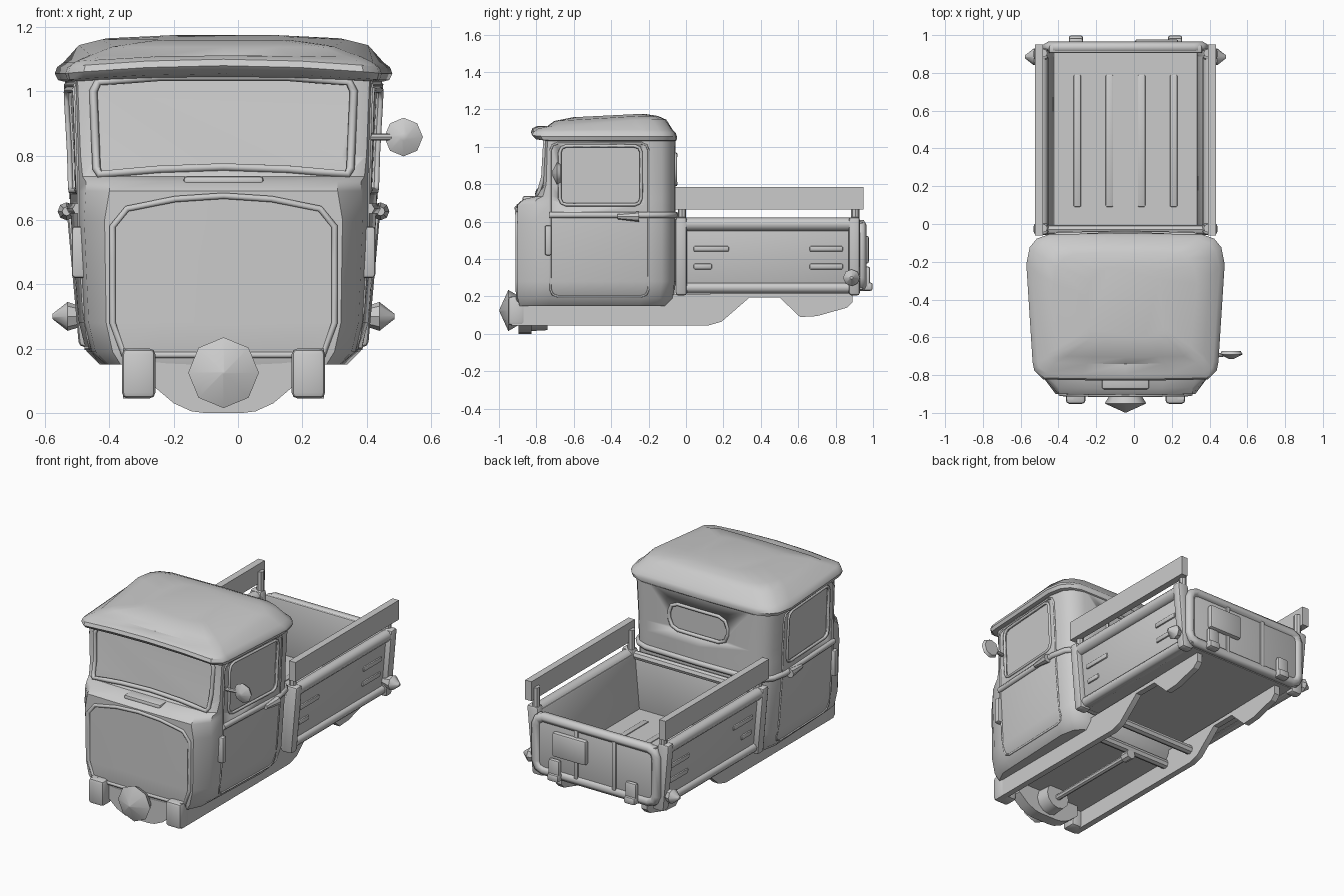
import bpy, bmesh, math
from mathutils import Vector, Matrix
from mathutils.bvhtree import BVHTree

if "Cube" in bpy.data.objects:
    bpy.data.objects.remove(bpy.data.objects["Cube"])

XC = -0.045  # truck centreline (the single mirror shifts it off x=0)


def smooth(ob, angle):
    bpy.ops.object.select_all(action='DESELECT')
    ob.select_set(True)
    bpy.context.view_layer.objects.active = ob
    if angle:
        bpy.ops.object.shade_smooth_by_angle(angle=math.radians(angle))


def finish(name, bm, angle=35):
    bmesh.ops.recalc_face_normals(bm, faces=bm.faces)
    me = bpy.data.meshes.new(name)
    bm.to_mesh(me)
    bm.free()
    ob = bpy.data.objects.new(name, me)
    bpy.context.collection.objects.link(ob)
    ob.location.x = XC
    smooth(ob, angle)
    return ob


def box(name, x, y, z, bevel=0.0):
    bm = bmesh.new()
    bmesh.ops.create_cube(bm, size=1)
    for v in bm.verts:
        v.co = Vector([(r[0] + r[1]) / 2 + c * (r[1] - r[0]) for r, c in zip((x, y, z), v.co)])
    if bevel:
        bmesh.ops.bevel(bm, geom=bm.edges[:], offset=bevel, segments=2, profile=0.5, affect='EDGES')
    return finish(name, bm)


def tube(name, a, b, r1, r2=None, seg=8, angle=40):
    a, b = Vector(a), Vector(b)
    bm = bmesh.new()
    bmesh.ops.create_cone(bm, cap_ends=True, segments=seg, radius1=r1, radius2=r1 if r2 is None else r2,
                          depth=(b - a).length)
    rot = (b - a).to_track_quat('Z', 'Y').to_matrix().to_4x4()
    bm.transform(Matrix.Translation((a + b) / 2) @ rot)
    return finish(name, bm, angle)


def prism(name, pts, vec):
    bm = bmesh.new()
    f = bm.faces.new([bm.verts.new(p) for p in pts])
    r = bmesh.ops.extrude_face_region(bm, geom=[f])
    bmesh.ops.translate(bm, vec=vec, verts=[v for v in r['geom'] if isinstance(v, bmesh.types.BMVert)])
    return finish(name, bm, 25)


def lean(ob, s):
    for v in ob.data.vertices:
        v.co.x += s * (v.co.z - .62) * .09


# Plan section of the cab: front flat, angled cowl, side, rounded rear corner
def ring(z, yf, nf, wf, w, ym=-.73, yr=-.055, tilt=0, arch=0):
    half = [(nf * .55, yf - .004), (nf, yf), ((nf + wf * 2) / 3 + .01, (yf + ym) / 2), (wf, ym),
            (w, -.22 + yr + .055), (w - .018, yr - .075), (w - .055, yr - .03), (w - .12, yr - .006)]
    pts = [(0, yf - .006)] + half + [(0, yr)] + [(-x, y) for x, y in reversed(half)]
    return [(x, y, z - tilt * max(0, -y - .25) + (arch * (1 - (x / .5) ** 2) if y < ym - .01 else 0))
            for x, y in pts]


def loft(name, rings):
    bm = bmesh.new()
    vs = [[bm.verts.new(p) for p in r] for r in rings]
    n = len(vs[0])
    for a, b in zip(vs, vs[1:]):
        for i in range(n):
            bm.faces.new((a[i], a[(i + 1) % n], b[(i + 1) % n], b[i]))
    bm.faces.new(vs[0])
    bm.faces.new(vs[-1])
    return finish(name, bm)


cab = loft("cab_body", [
    ring(.15, -.89, .32, .365, .385, yr=-.09), ring(.19, -.90, .345, .41, .425, yr=-.065),
    ring(.28, -.90, .365, .432, .45), ring(.60, -.90, .37, .45, .474),
    ring(.69, -.90, .355, .45, .477), ring(.72, -.865, .355, .45, .478),
    ring(.735, -.80, .385, .45, .478), ring(.80, -.765, .40, .452, .48),
    ring(1.06, -.75, .415, .46, .495)])
loft("cab_roof", [
    ring(1.03, -.76, .42, .465, .495, arch=.015), ring(1.035, -.80, .435, .485, .515, yr=-.05, arch=.02),
    ring(1.055, -.823, .435, .492, .525, yr=-.048, arch=.025), ring(1.075, -.815, .43, .485, .518, yr=-.055, arch=.025),
    ring(1.09, -.79, .415, .465, .498, yr=-.07, arch=.022),
    ring(1.145, -.735, .375, .415, .45, ym=-.69, yr=-.105, tilt=.07),
    ring(1.165, -.70, .31, .345, .38, ym=-.65, yr=-.15, tilt=.06),
    ring(1.176, -.6, .18, .2, .2, ym=-.55, yr=-.22, tilt=.05)])

# Cab skin lookup for parts that follow its surface
bmc = bmesh.new()
bmc.from_mesh(cab.data)
skin = BVHTree.FromBMesh(bmc)


def round_rect(a0, a1, b0, b1, r):
    out = []
    for cx, cy, s in ((a1 - r, b1 - r, 0), (a0 + r, b1 - r, 90), (a0 + r, b0 + r, 180), (a1 - r, b0 + r, 270)):
        for k in (0, 45, 90):
            t = math.radians(s + k)
            out.append((cx + r * math.cos(t), cy + r * math.sin(t)))
    return out


def curve_bead(name, pts, r, cyclic=True):
    cu = bpy.data.curves.new(name, 'CURVE')
    cu.dimensions = '3D'
    cu.bevel_depth = r
    cu.bevel_resolution = 1
    cu.use_fill_caps = True
    sp = cu.splines.new('POLY')
    sp.points.add(len(pts) - 1)
    for p, c in zip(sp.points, pts):
        p.co = (*c, 1)
    sp.use_cyclic_u = cyclic
    ob = bpy.data.objects.new(name, cu)
    bpy.context.collection.objects.link(ob)
    ob.location.x = XC
    smooth(ob, 0)
    bpy.ops.object.convert(target='MESH')


DIRS = {'front': (0, 1, 0), 'back': (0, -1, 0), 'right': (-1, 0, 0), 'left': (1, 0, 0)}


def skin_bead(name, loop, r, side, sink=0):
    di = Vector(DIRS[side])
    pts = []
    for (a, b), (c, d) in zip(loop, loop[1:] + loop[:1]):
        n = max(1, int(math.hypot(c - a, d - b) / .08))
        for k in range(n):
            u, v = a + (c - a) * k / n, b + (d - b) * k / n
            hit = skin.ray_cast((Vector((0, u, v)) if di.x else Vector((u, 0, v))) - di * 3, di)[0]
            if hit:
                pts.append(hit)
    curve_bead(name, pts, r)
    if sink:  # recessed glass
        cut = prism(name + "_cutter", [p + di * sink for p in pts], -di * .15)
        cut.hide_render = True
        mod = cab.modifiers.new(name, 'BOOLEAN')
        mod.operation, mod.object, mod.solver = 'DIFFERENCE', cut, 'EXACT'
        smooth(cab, 0)
        bpy.ops.object.modifier_apply(modifier=mod.name)
        bpy.data.objects.remove(cut)


def sym(half):
    return half + [(-x, z) for x, z in reversed(half) if x]


skin_bead("windshield_frame", sym([(0, .765), (.2, .758), (.385, .742), (.395, .76), (.405, 1.0), (.39, 1.03), (.2, 1.045)]), .013, 'front', .018)
skin_bead("nose_panel_frame", sym([(0, .675), (.15, .665), (.30, .635), (.345, .58), (.345, .28), (.31, .18)]), .011, 'front')
skin_bead("rear_window_frame", round_rect(-.2, .2, .80, .96, .06), .011, 'back', .012)
curve_bead("belt_line", [Vector(p) for p in ring(.635, -.72, .40, .452, .477)[4:-3]], .018, False)
box("cowl_vent", (-.125, .125), (-.875, -.77), (.705, .737), .012)

for s, side in ((1, 'right'), (-1, 'left')):
    def sx(a, b):
        return tuple(sorted((s * a, s * b)))
    # Doors, hinges and handles
    skin_bead("window_frame_" + side, round_rect(-.675, -.24, .69, 1.005, .035), .009, side, .014)
    skin_bead("door_edge_" + side, round_rect(-.725, -.2, .2, 1.02, .04), .006, side)
    box("door_hinge_" + side, sx(.41, .472), (-.755, -.718), (.42, .58), .01)
    tube("door_handle_" + side, (s * .488, -.25, .627), (s * .488, -.365, .627), .028, .014)
    # Frame rail with wider front end
    prof = [(-.93, .045), (.12, .045), (.19, .065), (.34, .195), (.5, .195), (.61, .09),
            (.7, .095), (.86, .14), (.89, .17), (.89, .225), (-.93, .2)]
    prism("frame_rail_" + side, [(s * .275, y, z) for y, z in prof], (s * .037, 0, 0))
    box("rail_end_" + side, sx(.212, .316), (-.952, -.86), (.045, .2), .018)
    # Bed side with rolled edges, posts and top board
    lean(box("bed_side_" + side, sx(.41, .452), (-.05, .9), (.22, .6), .01), s)
    for nm, z, r in (("top", .585, .036), ("bottom", .245, .028)):
        lean(tube(f"bed_side_{nm}_roll_{side}", (s * .448, -.05, z), (s * .448, .9, z), r, seg=10), s)
    for nm, y in (("front", (-.057, .005)), ("rear", (.87, .93))):
        lean(box(f"{nm}_post_{side}", sx(.41, .487), y, (.205, .625), .016), s)
    for nm, y in (("front", -.022), ("rear", .905)):
        tube(f"{nm}_stake_{side}", (s * .435, y, .6), (s * .435, y, .74), .022)
    box("top_board_" + side, sx(.437, .48), (-.06, .95), (.665, .785))
    for y0, y1, z in ((.04, .23, .455), (.66, .84, .455), (.04, .14, .36), (.66, .84, .36)):
        lean(box("side_rib_" + side, sx(.44, .461), (y0, y1), (z - .016, z + .016), .01), s)
    # Rear side lamps
    tube("lamp_stem_" + side, (s * .42, .885, .3), (s * .485, .885, .3), .024, .045)
    tube("lamp_lens_" + side, (s * .485, .885, .3), (s * .532, .885, .3), .045, .008, angle=50)
    # Tailgate latches and steps
    box("tailgate_latch_" + side, sx(.225, .3), (.955, .985), (.23, .36), .012)
    box("tailgate_foot_" + side, sx(.225, .3), (.94, .998), (.23, .275), .012)

# Bed floor, headboard and tailgate
box("bed_floor", (-.39, .39), (-.04, .92), (.225, .262))
for x in (-.255, -.085, .085, .255):
    box("floor_rib", (x - .02, x + .02), (.09, .79), (.25, .268), .007)
box("headboard", (-.41, .41), (-.05, -.02), (.22, .6), .008)
tube("headboard_roll", (-.42, -.03, .585), (.42, -.03, .585), .026)
box("tailgate", (-.405, .405), (.905, .948), (.235, .6), .01)
curve_bead("tailgate_rim", [(x, .935, z) for x, z in round_rect(-.41, .41, .255, .583, .05)], .03)
for x in (-.13, .13):
    box("tailgate_rib", (x - .014, x + .014), (.94, .957), (.26, .57), .006)
box("rear_plate", (.05, .28), (.94, .978), (.375, .525), .013)

# Nose cone and lower front valance
tube("nose_cone", (0, -.95, .125), (0, -.998, .125), .11, .004, angle=60)
tube("nose_cone_base", (0, -.89, .125), (0, -.95, .125), .075, .11)
prism("front_valance", [(x, -.895, z) for x, z in sym([(.06, 0), (.1, .005), (.155, .03), (.22, .085), (.22, .17)])], (0, .07, 0))

# Gearbox, drive shaft and cross members
tube("gearbox", (0, -.83, .1), (0, -.74, .1), .085, .08, 12)
tube("drive_shaft", (0, -.75, .09), (0, -.1, .09), .018)
tube("shaft_joint", (0, -.14, .09), (0, -.08, .09), .03)
for y in (-.1, .12):
    tube("cross_member", (-.28, y, .13), (.28, y, .13), .028)

# Single wing mirror
tube("mirror_arm", (.45, -.70, .858), (.53, -.69, .858), .011)
tube("mirror_back", (.56, -.69, .858), (.56, -.715, .858), .06, .012, angle=60)
tube("mirror_glass", (.56, -.69, .858), (.56, -.672, .858), .06, .05)
bmc.free()
